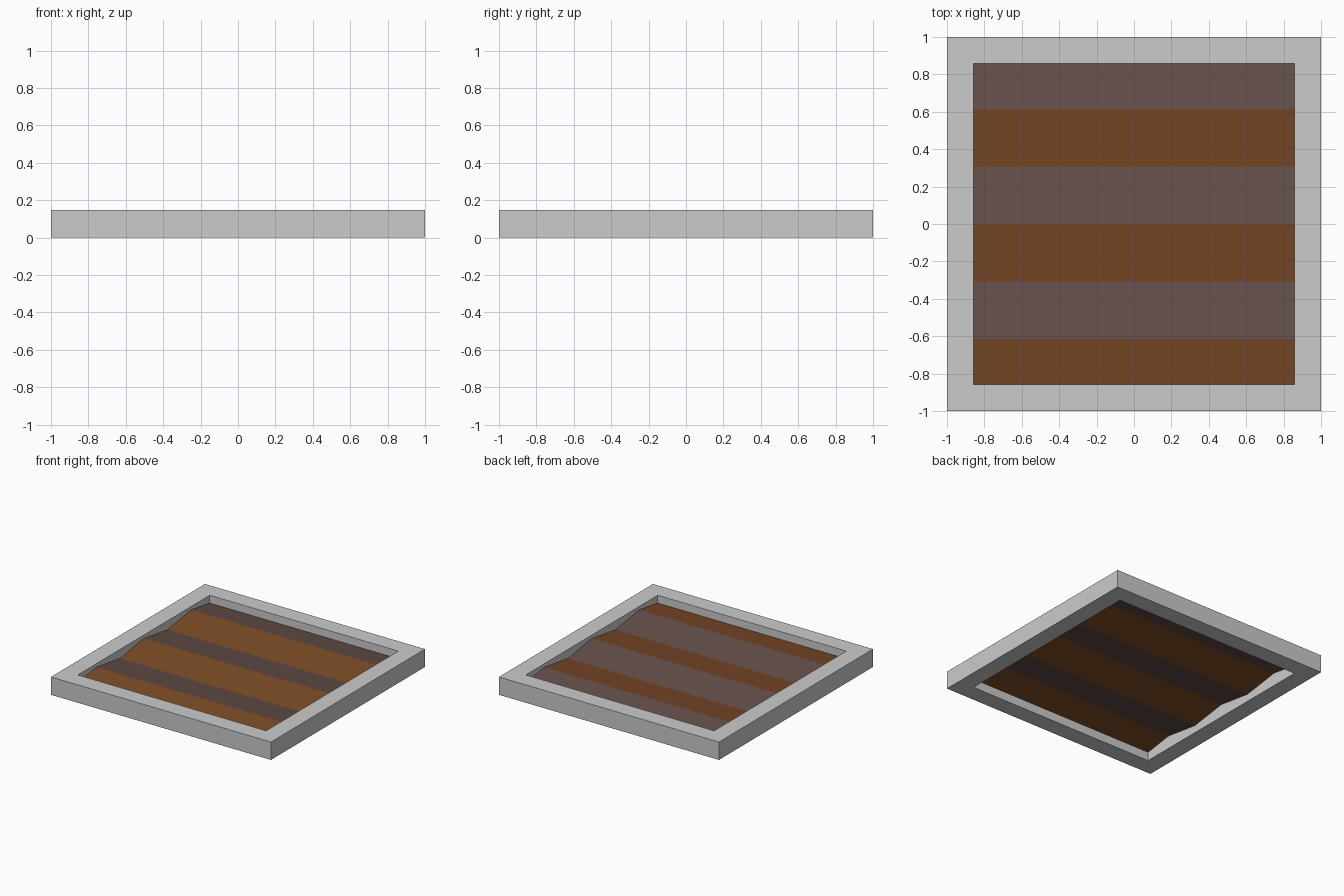
import bpy
import bmesh

if "Cube" in bpy.data.objects:
    bpy.data.objects.remove(bpy.data.objects["Cube"])

OUT, INN, H = 1.0, 0.857, 0.147
W = OUT - INN


def bar(name, size, loc):
    bm = bmesh.new()
    bmesh.ops.create_cube(bm, size=1.0)
    for v in bm.verts:
        v.co = [v.co[i] * size[i] + loc[i] for i in range(3)]
    me = bpy.data.meshes.new(name)
    bm.to_mesh(me)
    bm.free()
    ob = bpy.data.objects.new(name, me)
    bpy.context.collection.objects.link(ob)


def material(name, rgb):
    m = bpy.data.materials.new(name)
    m.diffuse_color = (*rgb, 1)
    m.use_nodes = True
    m.node_tree.nodes["Principled BSDF"].inputs["Base Color"].default_value = m.diffuse_color
    return m


# square frame from four butted bars
mid = INN + W / 2
for side, s in (("back", 1), ("front", -1)):
    bar(side + "_frame_bar", (2 * OUT, W, H), (0, s * mid, H / 2))
for side, s in (("right", 1), ("left", -1)):
    bar(side + "_frame_bar", (W, 2 * INN, H), (s * mid, 0, H / 2))

# pleated sheet: alternating slopes, one colour per direction
RIDGE, VALLEY, STEP = 0.113, 0.067, 0.308
end_z = RIDGE - (RIDGE - VALLEY) * (INN - 2 * STEP) / STEP
profile = [(-INN, end_z), (-2 * STEP, RIDGE), (-STEP, VALLEY), (0, RIDGE),
           (STEP, VALLEY), (2 * STEP, RIDGE), (INN, end_z)]
bm = bmesh.new()
rows = [[bm.verts.new((x, y, z)) for x in (-INN, INN)] for y, z in profile]
for i, (a, b) in enumerate(zip(rows, rows[1:])):
    f = bm.faces.new((a[0], a[1], b[1], b[0]))
    f.material_index = i % 2
me = bpy.data.meshes.new("pleated_panel")
bm.to_mesh(me)
bm.free()
me.materials.append(material("brown", (0.197, 0.068, 0.019)))
me.materials.append(material("grey_brown", (0.126, 0.078, 0.068)))
panel = bpy.data.objects.new("pleated_panel", me)
bpy.context.collection.objects.link(panel)
mod = panel.modifiers.new("thickness", 'SOLIDIFY')
mod.thickness = 0.012
mod.offset = 0
